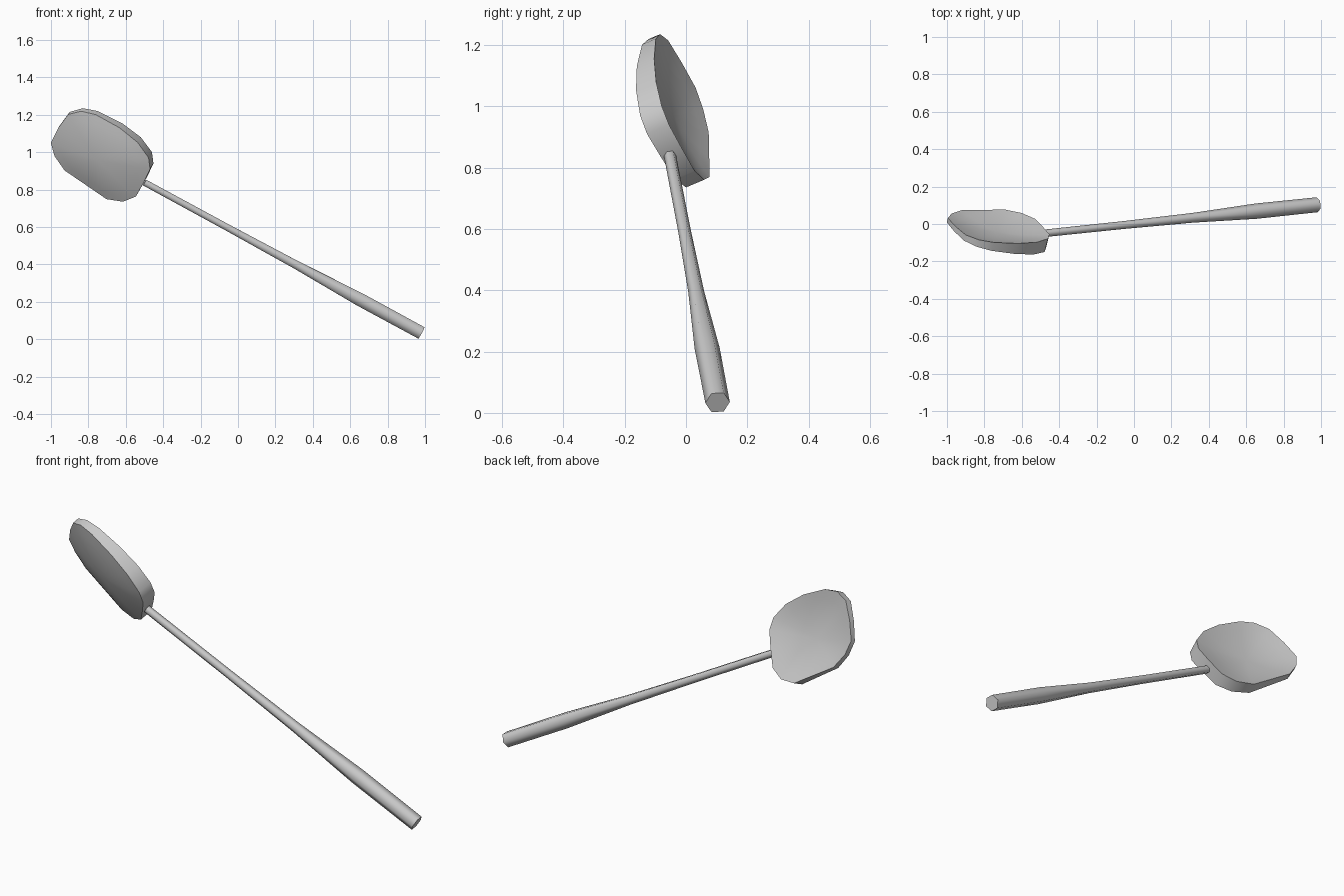
import bpy, bmesh, math
from mathutils import Vector

if "Cube" in bpy.data.objects:
    bpy.data.objects.remove(bpy.data.objects["Cube"])


def make_object(name, bm, angle):
    bmesh.ops.recalc_face_normals(bm, faces=bm.faces)
    mesh = bpy.data.meshes.new(name)
    bm.to_mesh(mesh)
    bm.free()
    ob = bpy.data.objects.new(name, mesh)
    bpy.context.collection.objects.link(ob)
    bpy.ops.object.select_all(action='DESELECT')
    ob.select_set(True)
    bpy.context.view_layer.objects.active = ob
    bpy.ops.object.shade_smooth_by_angle(angle=math.radians(angle))
    return ob


def bridge(bm, a, b):
    n = len(a)
    for i in range(n):
        bm.faces.new((a[i], a[(i + 1) % n], b[(i + 1) % n], b[i]))


# Handle: six-sided shaft that thickens towards the grip
grip, neck = Vector((0.98, 0.103, 0.034)), Vector((-0.50, -0.052, 0.838))
axis = (neck - grip).normalized()
u = Vector((0, 1, 0))
u = (u - axis * u.dot(axis)).normalized()
v = axis.cross(u)
bm = bmesh.new()
rings = []
for t, r in ((0, 0.04), (0.22, 0.041), (0.45, 0.026), (0.7, 0.021), (1, 0.02)):
    c = grip.lerp(neck, t)
    rings.append([bm.verts.new(c + r * (u * math.cos(k * math.pi / 3) + v * math.sin(k * math.pi / 3)))
                  for k in range(6)])
for a, b in zip(rings, rings[1:]):
    bridge(bm, a, b)
bm.faces.new(rings[0])
bm.faces.new(rings[-1])
make_object("handle", bm, 65)

# Spoon head: rim outline in front view (x, z), lying on a tilted plane
outline = [(-0.995, 1.06), (-0.955, 1.14), (-0.90, 1.215), (-0.83, 1.235),
           (-0.75, 1.22), (-0.62, 1.155), (-0.52, 1.08), (-0.46, 1.0),
           (-0.452, 0.94), (-0.485, 0.87), (-0.53, 0.79), (-0.60, 0.76),
           (-0.69, 0.77), (-0.785, 0.83), (-0.92, 0.915), (-0.975, 0.99)]
cx, cz = -0.73, 0.99
normal = Vector((-0.254, -1, -0.424)).normalized()


def head_point(x, z, k, depth, thick):
    x, z = cx + (x - cx) * k, cz + (z - cz) * k
    y = -0.006 - 0.254 * (x - cx) - 0.424 * (z - cz)
    wall = thick * (0.025 + 0.1 * (x + 1))
    return Vector((x, y, z)) + normal * (wall + depth * (1 - k * k))


bm = bmesh.new()
edges = []
# Dished back face, then the bulging front face
for depth, thick in ((0.04, 0), (0.032, 1)):
    loops = [[bm.verts.new(head_point(x, z, k, depth, thick)) for x, z in outline]
             for k in (1, 0.8, 0.55, 0.28)]
    for a, b in zip(loops, loops[1:]):
        bridge(bm, a, b)
    tip = bm.verts.new(head_point(cx, cz, 0, depth, thick))
    inner = loops[-1]
    for i in range(len(inner)):
        bm.faces.new((inner[i], inner[(i + 1) % len(inner)], tip))
    edges.append(loops[0])
# Side wall
bridge(bm, edges[0], edges[1])
make_object("spoon_head", bm, 45)
